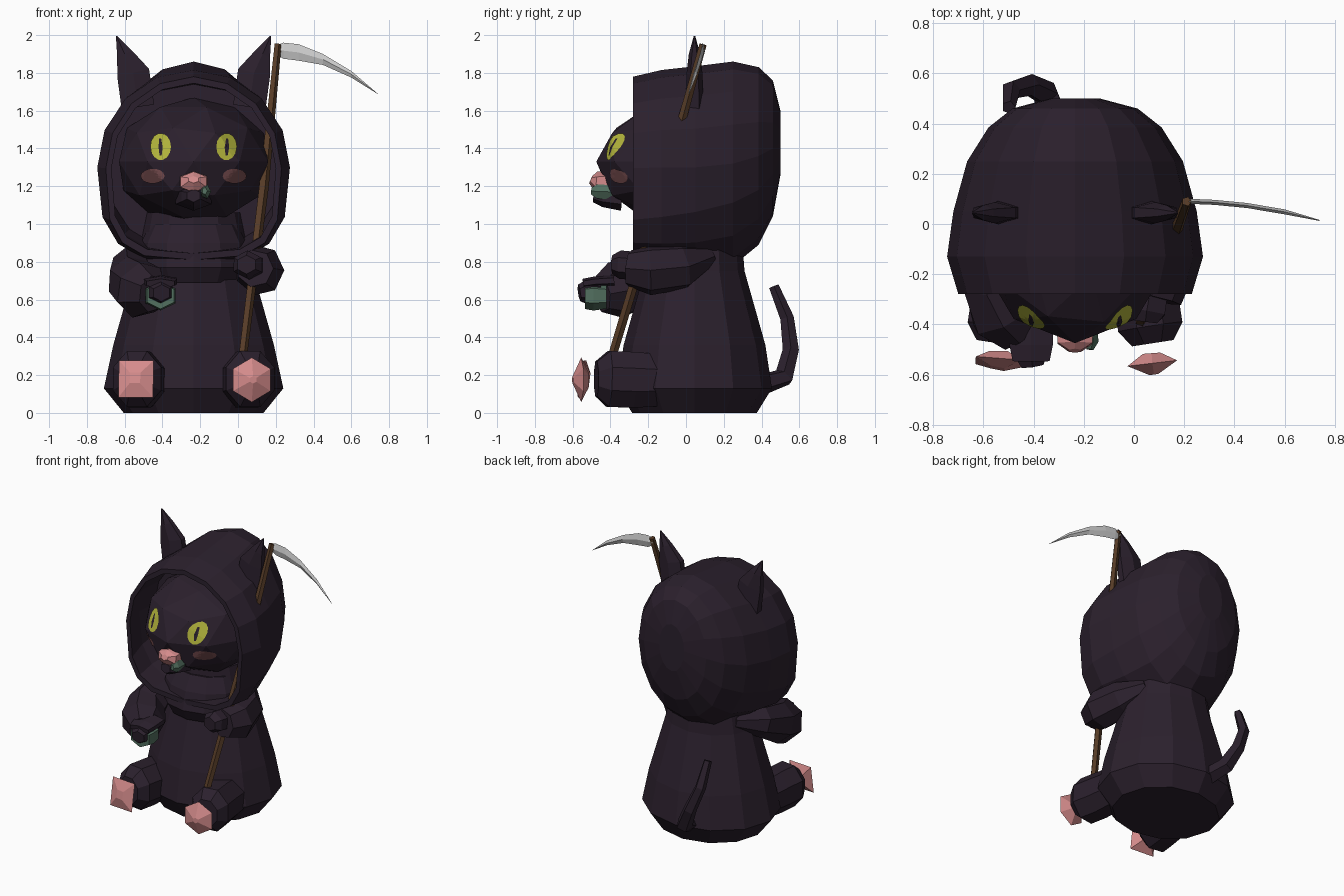
import bpy, bmesh, math
from mathutils import Vector, Matrix
from mathutils.bvhtree import BVHTree

cube = bpy.data.objects.get("Cube")
if cube:
    bpy.data.objects.remove(cube)

CX = -0.235  # the figure's own mirror plane


def material(name, r, g, b):
    m = bpy.data.materials.new(name)
    m.use_nodes = True
    m.diffuse_color = (r, g, b, 1)
    bsdf = next(n for n in m.node_tree.nodes if n.type == 'BSDF_PRINCIPLED')
    bsdf.inputs["Base Color"].default_value = (r, g, b, 1)
    bsdf.inputs["Roughness"].default_value = 0.9
    return m


DARK = material("dark_plum", 0.024, 0.0145, 0.026)
YELLOW = material("eye_yellow", 0.45, 0.46, 0.045)
PINK = material("paw_pink", 0.66, 0.26, 0.26)
BLUSH = material("blush_rose", 0.19, 0.075, 0.08)
TEAL = material("muted_green", 0.085, 0.16, 0.115)
STEEL = material("steel", 0.60, 0.60, 0.60)
WOOD = material("brown_wood", 0.095, 0.045, 0.02)


def finish(name, bm, mat, recalc=True):
    if recalc:
        bmesh.ops.recalc_face_normals(bm, faces=bm.faces)
    me = bpy.data.meshes.new(name)
    bm.to_mesh(me)
    bm.free()
    me.materials.append(mat)
    ob = bpy.data.objects.new(name, me)
    bpy.context.scene.collection.objects.link(ob)
    return ob


def loft(name, rings, mat):
    """Skin a list of equal point rings and cap both ends."""
    bm = bmesh.new()
    rows = [[bm.verts.new(p) for p in ring] for ring in rings]
    n = len(rows[0])
    for a, b in zip(rows, rows[1:]):
        for i in range(n):
            j = (i + 1) % n
            bm.faces.new((a[i], a[j], b[j], b[i]))
    bm.faces.new(rows[0])
    bm.faces.new(rows[-1])
    return finish(name, bm, mat)


def oval(center, u, v, n, turn=0.0, square=1.0):
    """Oval ring; square below 1 fills out the corners of its lower half."""
    ring = []
    for i in range(n):
        a = 2 * math.pi * (i + turn) / n
        c, s = math.cos(a), math.sin(a)
        if s < 0:
            c = math.copysign(abs(c) ** square, c)
            s = -abs(s) ** square
        ring.append(Vector(center) + u * c + v * s)
    return ring


def tube(name, path, mat, sides=6, up=(0, 0, 1), mirror=False):
    """Path rows are x, y, z, half width, half height."""
    if mirror:
        path = [(2 * CX - p[0], *p[1:]) for p in path]
    pts = [Vector(p[:3]) for p in path]
    rings = []
    for i, p in enumerate(path):
        t = (pts[min(i + 1, len(pts) - 1)] - pts[max(i - 1, 0)]).normalized()
        side = t.cross(Vector(up)).normalized()
        rings.append(oval(pts[i], side * p[3], side.cross(t) * p[4], sides, 0.5))
    return loft(name, rings, mat)


X, Y, Z = Vector((1, 0, 0)), Vector((0, 1, 0)), Vector((0, 0, 1))

# Robe body and the draped collar on the chest
body = [(0, .37, .33), (.13, .475, .41), (.36, .425, .375), (.75, .315, .265), (1.06, .25, .24)]
loft("robe_body", [oval((CX, .045, z), X * a, Y * b, 12) for z, a, b in body], DARK)
collar = [(.69, .25, .22), (.77, .29, .265), (.90, .28, .235), (1.0, .23, .18)]
loft("collar", [oval((CX, -.03, z), X * a, Y * b, 12) for z, a, b in collar], DARK)

# Hood: outer shell from back to front, then a thin rim and deep recess
hood = [(.50, 1.43, .10, .17, 1), (.46, 1.40, .25, .36, 1), (.385, 1.36, .345, .47, 1),
        (.25, 1.32, .43, .54, 1), (.05, 1.30, .485, .535, .85), (-.13, 1.30, .51, .515, .7),
        (-.28, 1.295, .465, .485, .6), (-.28, 1.295, .435, .45, .6),
        (-.13, 1.30, .465, .45, .7), (.03, 1.30, .455, .44, .85)]
loft("hood", [oval((CX, y, z), X * a, Z * b, 16, 0, q) for y, z, a, b, q in hood], DARK)

# Head: pointed towards the nose, flattened at the back inside the hood
bm = bmesh.new()
bmesh.ops.create_icosphere(bm, subdivisions=2, radius=1)
lean = Matrix.Shear('XY', 4, (0, 0.06))
bm.transform(Matrix.Translation((CX, .03, 1.33)) @ lean @ Matrix.Diagonal((.415, .505, .34, 1)))
for v in bm.verts:
    v.co.y = min(v.co.y, .2)
face_tree = BVHTree.FromBMesh(bm)
finish("head", bm, DARK)


def face_patch(name, x, z, rx, rz, mat, lift=0.006, n=14):
    """Thin oval laid on the front of the head."""
    bm = bmesh.new()

    def place(px, pz):
        hit = face_tree.ray_cast(Vector((px, -2, pz)), Y)
        return bm.verts.new(hit[0] + hit[1] * lift)
    mid = place(x, z)
    rows = []
    for k in (.25, .5, .75, 1):
        rows.append([place(x + rx * k * math.cos(2 * math.pi * i / n),
                           z + rz * k * math.sin(2 * math.pi * i / n)) for i in range(n)])
    for i in range(n):
        j = (i + 1) % n
        bm.faces.new((mid, rows[0][i], rows[0][j]))
        for a, b in zip(rows, rows[1:]):
            bm.faces.new((a[i], b[i], b[j], a[j]))
    return finish(name, bm, mat, recalc=False)


# Eyes, pupils and cheeks
for label, s in (("right", -1), ("left", 1)):
    face_patch(label + "_eye", CX + s * .172, 1.408, .054, .071, YELLOW)
    face_patch(label + "_pupil", CX + s * .172, 1.405, .011, .05, DARK, 0.0095, 6)
    face_patch(label + "_cheek", CX + s * .214, 1.255, .062, .039, BLUSH)

# Nose, chin and the small green leaf at the mouth
tube("nose", [(CX, -.40, 1.225, .085, .06), (CX, -.475, 1.222, .08, .055),
              (CX, -.505, 1.235, .03, .02)], PINK)
tube("chin", [(CX, -.34, 1.14, .11, .07), (CX, -.44, 1.145, .075, .055),
              (CX, -.49, 1.15, .04, .035)], DARK)
tube("mouth_leaf", [(CX + .06, -.38, 1.17, .03, .04), (CX + .063, -.47, 1.172, .03, .04),
                    (CX + .058, -.50, 1.175, .015, .02)], TEAL, 5)

# Ears and legs
ear = [(-.53, .045, 1.62, .10, .05), (-.555, .045, 1.80, .10, .042),
       (-.60, .045, 1.90, .05, .03), (-.643, .045, 1.995, .004, .004)]
leg = [(-.49, -.03, .17, .13, .14), (-.515, -.28, .175, .14, .16),
       (-.535, -.41, .18, .14, .16), (-.545, -.475, .18, .09, .10)]
for label, m in (("right", False), ("left", True)):
    tube(label + "_ear", ear, DARK, 6, (0, 1, 0), m)
    tube(label + "_leg", leg, DARK, 8, mirror=m)

# Foot pads
tube("right_foot_pad", [(-.545, -.575, .185, .04, .04), (-.54, -.55, .18, .13, .14),
                        (-.54, -.51, .175, .05, .05)], PINK, 4)
tube("left_foot_pad", [(.08, -.60, .175, .02, .02), (.073, -.555, .175, .115, .118),
                       (.07, -.515, .175, .04, .04)], PINK, 6)

# Right arm with green cuff around the paw, reaching forward
tube("right_sleeve", [(-.47, .13, .82, .05, .05), (-.56, -.04, .78, .11, .105),
                      (-.565, -.23, .70, .13, .14), (-.51, -.36, .65, .15, .155),
                      (-.45, -.45, .63, .09, .10)], DARK, 7)
tube("right_cuff", [(-.41, -.42, .62, .08, .068), (-.41, -.49, .62, .092, .078),
                    (-.41, -.535, .62, .082, .07)], TEAL, 6)
tube("right_paw", [(-.41, -.45, .64, .07, .06), (-.41, -.53, .64, .072, .062),
                   (-.405, -.565, .635, .05, .045)], DARK, 6)
tube("right_paw_back", [(-.41, -.38, .70, .10, .03), (-.41, -.48, .695, .10, .028),
                        (-.41, -.545, .685, .085, .025)], DARK, 6)

# Left arm gripping the handle
tube("left_sleeve", [(.0, .13, .83, .05, .05), (.085, -.02, .775, .11, .125),
                     (.115, -.19, .755, .13, .135), (.09, -.30, .765, .10, .10)], DARK, 7)
tube("left_paw", [(.07, -.24, .775, .08, .075), (.05, -.35, .785, .085, .075),
                  (.045, -.39, .785, .055, .05)], DARK, 6)

# Tail
tube("tail", [(-.31, .40, .15, .06, .055), (-.35, .52, .19, .055, .055), (-.42, .555, .33, .045, .045),
              (-.49, .535, .50, .038, .038), (-.50, .465, .67, .028, .028)], DARK, 5, (0, 1, 0))

# Scythe handle and curved blade
tube("scythe_handle", [(.02, -.40, .27, .024, .024), (.135, -.12, 1.2, .028, .027),
                       (.21, .09, 1.95, .02, .02)], WOOD, 5, (0, 1, 0))
blade = [(.20, 1.945, 1.90), (.24, 1.96, 1.875), (.32, 1.952, 1.865), (.45, 1.90, 1.842),
         (.60, 1.81, 1.775), (.74, 1.69, 1.688)]
rings = []
for x, top, low in blade:
    y = .09 - .26 * (x - .2) ** 2
    half = Y * (.010 if x < .7 else .002)
    mid = Vector((x, y, (top + low) / 2))
    rings.append([Vector((x, y, top)), mid + half, Vector((x, y, low)), mid - half])
loft("scythe_blade", rings, STEEL)
